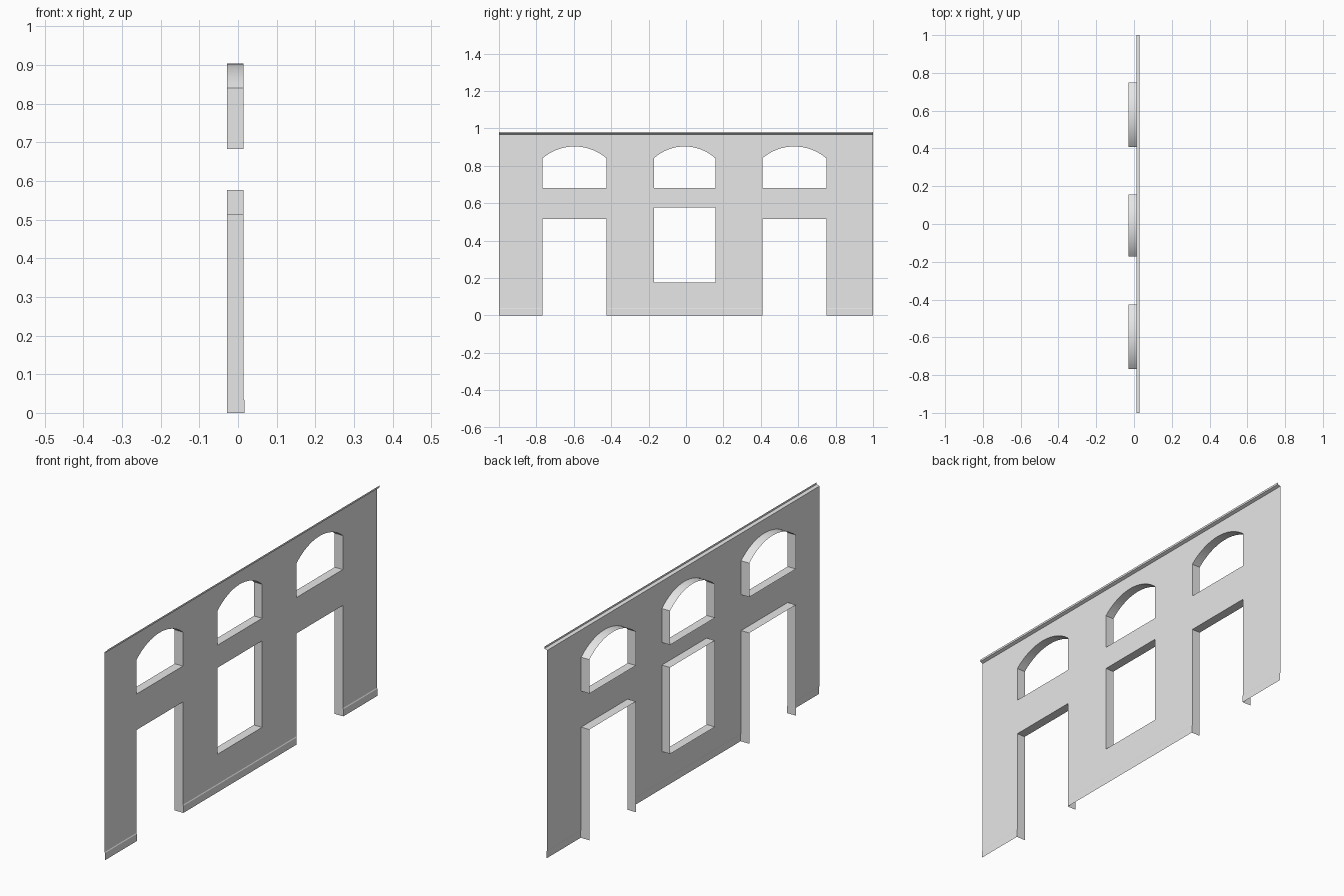
import bpy, bmesh, math
from mathutils import Vector

if "Cube" in bpy.data.objects:
    bpy.data.objects.remove(bpy.data.objects["Cube"], do_unlink=True)

FACE, BACK, PLINTH = 0.014, -0.028, 0.0165     # x of wall skin, reveal ends, plinth
STEP, LEDGE, TOP = 0.033, 0.037, 0.967         # plinth top, ledge top, wall top

plaster = bpy.data.materials.new("grey_plaster")
plaster.use_nodes = True
grey = (0.8, 0.8, 0.8, 1)
plaster.diffuse_color = grey
plaster.node_tree.nodes["Principled BSDF"].inputs["Base Color"].default_value = grey


def finish(name, bm):
    bmesh.ops.remove_doubles(bm, verts=bm.verts, dist=1e-5)
    mesh = bpy.data.meshes.new(name)
    bm.to_mesh(mesh)
    bm.free()
    mesh.materials.append(plaster)
    obj = bpy.data.objects.new(name, mesh)
    bpy.context.collection.objects.link(obj)
    bpy.ops.object.select_all(action='DESELECT')
    bpy.context.view_layer.objects.active = obj
    obj.select_set(True)
    bpy.ops.object.shade_smooth_by_angle(angle=math.radians(30))


def sweep(name, profile, spans):
    """Run an (x, z) profile, listed bottom to top, along y."""
    bm = bmesh.new()
    for y0, y1 in spans:
        for (xa, za), (xb, zb) in zip(profile, profile[1:]):
            bm.faces.new([bm.verts.new(p) for p in
                          ((xa, y0, za), (xa, y1, za), (xb, y1, zb), (xb, y0, zb))])
    finish(name, bm)


def reveal(name, path, closed):
    """Line an opening from the wall face to the back."""
    bm = bmesh.new()
    pairs = list(zip(path, path[1:] + path[:1]))
    for a, b in pairs if closed else pairs[:-1]:
        fa, fb = [PLINTH if p[1] <= STEP else FACE for p in (a, b)]
        bm.faces.new([bm.verts.new(p) for p in
                      ((fa, *a), (fb, *b), (BACK, *b), (BACK, *a))])
    finish(name, bm)


def rectangle(y0, y1, z0, z1):
    return [(y0, z0), (y1, z0), (y1, z1), (y0, z1)]


def arched(y0, y1, z0, spring, crown, steps=16):
    half, rise = (y1 - y0) / 2, crown - spring
    radius = (half ** 2 + rise ** 2) / (2 * rise)
    sweep_angle = math.asin(half / radius)
    arc = []
    for i in range(steps + 1):
        a = sweep_angle * (1 - 2 * i / steps)
        arc.append(((y0 + y1) / 2 + radius * math.sin(a),
                    crown - radius + radius * math.cos(a)))
    return [(y0, z0), (y1, z0)] + arc


bays = {"right": (-0.767, -0.425), "middle": (-0.172, 0.157), "left": (0.408, 0.75)}
doors = [bays["right"], bays["left"]]
DOOR_TOP = 0.515

# Openings
windows = {f"{n}_arched_window": arched(*b, 0.682, 0.84, 0.903) for n, b in bays.items()}
windows["middle_lower_window"] = rectangle(*bays["middle"], 0.175, 0.577)
for name, loop in windows.items():
    reveal(name + "_reveal", loop, True)
for side, (y0, y1) in zip(("right", "left"), doors):
    heights = [0, STEP, LEDGE, DOOR_TOP]
    path = [(y1, z) for z in heights] + [(y0, z) for z in reversed(heights)]
    reveal(side + "_doorway_reveal", path, False)

# Wall skin with door notches and window holes
outline = [(-1, LEDGE)]
for y0, y1 in doors:
    outline += [(y0, LEDGE), (y0, DOOR_TOP), (y1, DOOR_TOP), (y1, LEDGE)]
outline += [(1, LEDGE), (1, TOP), (-1, TOP)]
bm = bmesh.new()
for loop in [outline] + list(windows.values()):
    verts = [bm.verts.new((FACE, y, z)) for y, z in loop]
    for a, b in zip(verts, verts[1:] + verts[:1]):
        bm.edges.new((a, b))
bmesh.ops.triangle_fill(bm, use_beauty=True, use_dissolve=False,
                        edges=bm.edges[:], normal=Vector((1, 0, 0)))
bm.normal_update()
bmesh.ops.reverse_faces(bm, faces=[f for f in bm.faces if f.normal.x < 0])
finish("wall", bm)

# Plinth along each pier, and the cornice
cuts = [-1] + [y for d in doors for y in d] + [1]
sweep("plinth", [(PLINTH, 0), (PLINTH, STEP), (FACE, LEDGE)], list(zip(cuts[::2], cuts[1::2])))
sweep("cornice", [(FACE, TOP), (0.028, 0.972), (0.028, 0.981)], [(-1, 1)])
